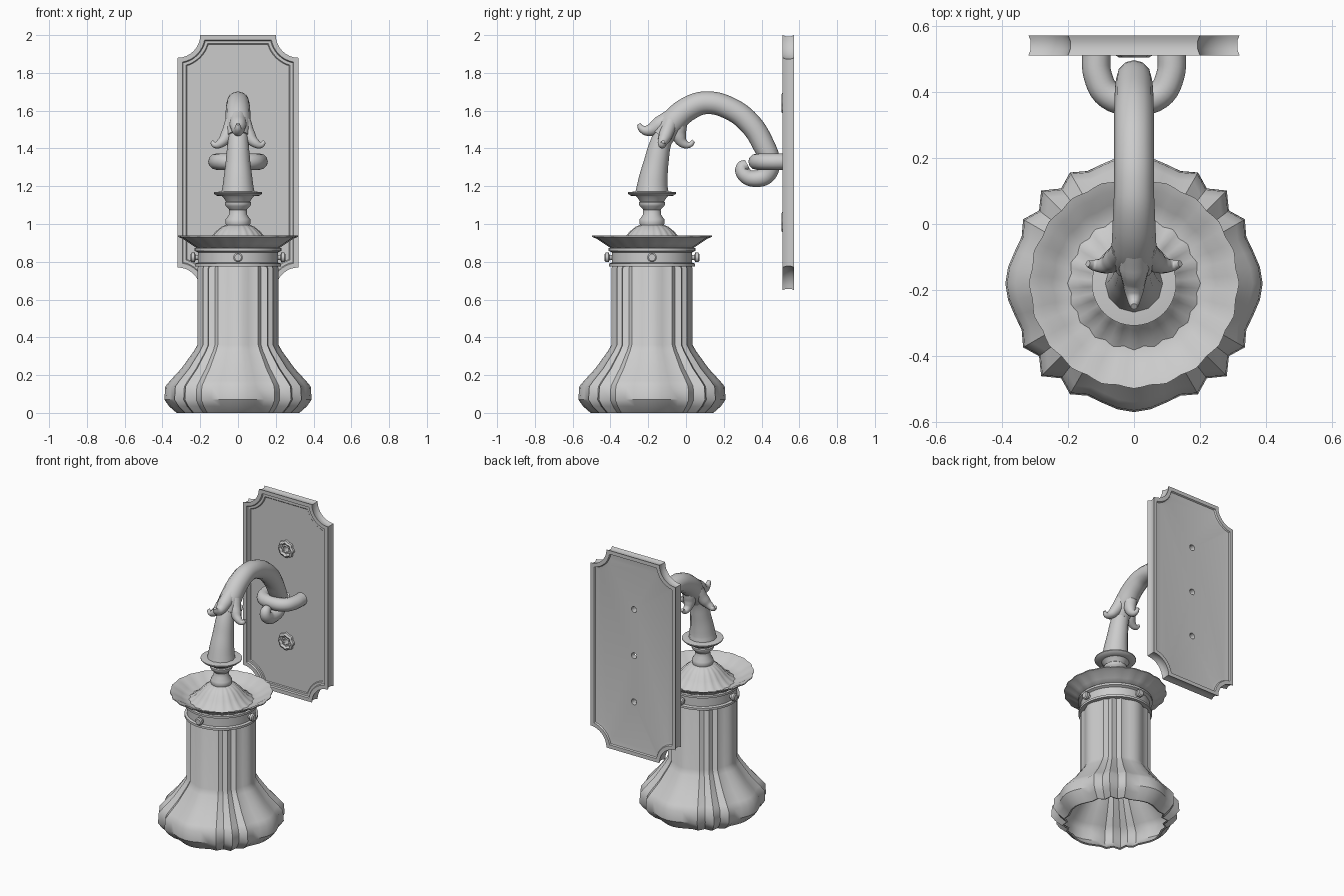
import bpy, bmesh
from math import sin, cos, asin, acos, pi
from mathutils import Matrix, Vector

if "Cube" in bpy.data.objects:
    bpy.data.objects.remove(bpy.data.objects["Cube"])

LAMP = Matrix.Translation((0, -0.18, 0))


def finish(name, bm):
    bmesh.ops.recalc_face_normals(bm, faces=bm.faces)
    me = bpy.data.meshes.new(name)
    bm.to_mesh(me)
    bm.free()
    ob = bpy.data.objects.new(name, me)
    bpy.context.collection.objects.link(ob)
    return ob


def bridge(bm, a, b):
    n = len(a)
    for i in range(n):
        bm.faces.new((a[i], a[(i + 1) % n], b[(i + 1) % n], b[i]))


def lathe(name, prof, mat=LAMP, n=40, flute=lambda i: 1.0, cap=False, closed=False):
    """Revolve (radius, height) points; flute scales the radius per segment."""
    bm = bmesh.new()
    rings = []
    for r, z in prof:
        rings.append([bm.verts.new(mat @ Vector((r * flute(i) * cos(2 * pi * i / n),
                                                 r * flute(i) * sin(2 * pi * i / n), z)))
                      for i in range(n)])
    for a, b in zip(rings, rings[1:]):
        bridge(bm, a, b)
    if closed:
        bridge(bm, rings[-1], rings[0])
    if cap:
        bm.faces.new(rings[0])
        bm.faces.new(rings[-1])
    return finish(name, bm)


def tube(name, pts, res=5):
    """Round tapered tube through (x, y, z, radius) points."""
    cu = bpy.data.curves.new(name, 'CURVE')
    cu.dimensions = '3D'
    cu.bevel_depth = 1.0
    cu.bevel_resolution = 4
    cu.resolution_u = res
    cu.use_fill_caps = True
    sp = cu.splines.new('BEZIER')
    sp.bezier_points.add(len(pts) - 1)
    for p, (x, y, z, r) in zip(sp.bezier_points, pts):
        p.co = (x, y, z)
        p.radius = r
        p.handle_left_type = p.handle_right_type = 'AUTO'
    ob = bpy.data.objects.new(name, cu)
    bpy.context.collection.objects.link(ob)
    bpy.ops.object.select_all(action='DESELECT')
    ob.select_set(True)
    bpy.context.view_layer.objects.active = ob
    bpy.ops.object.convert(target='MESH')
    return bpy.context.view_layer.objects.active


# Wall plate: notched rectangle outline, recessed on both faces
def outline(d, hw=0.32, hh=0.675, c=0.12, steps=8):
    R = c + d
    t0, t1 = asin(d / R), acos(d / R)
    arc = [(hw - R * cos(t0 + (t1 - t0) * k / steps), hh - R * sin(t0 + (t1 - t0) * k / steps))
           for k in range(steps + 1)]
    rev = arc[::-1]
    return (arc + [(x, -z) for x, z in rev] + [(-x, -z) for x, z in arc] + [(-x, z) for x, z in rev])


bm = bmesh.new()
loops = []
for d, y in ((0.05, 0.525), (0.045, 0.52), (0.03, 0.52), (0.025, 0.511), (0, 0.511), (0.007, 0.53),
             (0.007, 0.555), (0, 0.572), (0.025, 0.572), (0.03, 0.563), (0.05, 0.56)):
    loops.append([bm.verts.new((x, y, z + 1.325)) for x, z in outline(d)])
for a, b in zip(loops, loops[1:]):
    bridge(bm, a, b)
bm.faces.new(loops[0])
bm.faces.new(loops[-1])
plate = finish("wall_plate", bm)

# Screw holes through the plate
for z in (1.01, 1.325, 1.64):
    bpy.ops.mesh.primitive_cylinder_add(vertices=16, radius=0.02, depth=0.3,
                                        location=(0, 0.54, z), rotation=(pi / 2, 0, 0))
    cutter = bpy.context.object
    bpy.context.view_layer.objects.active = plate
    mod = plate.modifiers.new("hole", 'BOOLEAN')
    mod.operation = 'DIFFERENCE'
    mod.object = cutter
    bpy.ops.object.modifier_apply(modifier=mod.name)
    bpy.data.objects.remove(cutter)

# Rosettes around the upper and lower holes
for tag, z in (("lower", 1.01), ("upper", 1.64)):
    m = Matrix.Translation((0, 0.525, z)) @ Matrix.Rotation(pi / 2, 4, 'X')
    lathe("rosette_" + tag, [(0.02, 0), (0.02, 0.012), (0.03, 0.01), (0.043, 0.02), (0.055, 0.012), (0.057, 0)],
          m, 48, lambda i: 1 + 0.07 * cos(2 * pi * i / 6), closed=True)

# Fluted bell shade, outer wall then thin inner wall
M = (1, 0.987, 0.96, 0.945, 0.995, 0.93, 1.02)
outer = [(0.205, 0.785), (0.215, 0.765), (0.215, 0.36), (0.235, 0.325), (0.30, 0.235), (0.36, 0.17),
         (0.385, 0.14), (0.39, 0.07), (0.365, 0.035), (0.325, 0.0)]
inner = [(r - 0.012, max(z, 0.004)) for r, z in outer[::-1]]
lathe("bell_shade", outer + inner, n=48, flute=lambda i: M[min(i % 12, 12 - i % 12)])

# Shade holder ring with four thumb screws
lathe("shade_holder", [(0.20, 0.775), (0.228, 0.775), (0.228, 0.79), (0.213, 0.795), (0.213, 0.85),
                       (0.23, 0.858), (0.23, 0.872), (0.20, 0.878), (0.20, 0.775)], n=48)
for k in range(4):
    m = (LAMP @ Matrix.Rotation(k * pi / 2, 4, 'Z') @ Matrix.Translation((0.205, 0, 0.823))
         @ Matrix.Rotation(pi / 2, 4, 'Y'))
    lathe("thumb_screw_%d" % (k + 1), [(0.014, 0), (0.014, 0.02), (0.025, 0.024), (0.025, 0.04), (0.018, 0.046)],
          m, 16, cap=True)

# Rippled flaring dish and the fluted dome inside it
ripple = lambda i: 1 + 0.012 * cos(2 * pi * i / 4)
lathe("flared_dish", [(0.19, 0.872), (0.215, 0.872), (0.25, 0.895), (0.29, 0.922), (0.315, 0.932), (0.315, 0.938),
                      (0.285, 0.928), (0.245, 0.902), (0.205, 0.884), (0.18, 0.884)], n=80, flute=ripple)
lathe("fluted_dome", [(0.20, 0.882), (0.17, 0.90), (0.14, 0.93), (0.115, 0.96), (0.085, 0.985), (0.05, 1.0)],
      n=80, flute=lambda i: 1 + 0.025 * cos(2 * pi * i / 4), cap=True)

# Turned finial with a wide flange
lathe("turned_finial", [(0.06, 0.985), (0.067, 1.005), (0.065, 1.025), (0.048, 1.05), (0.046, 1.075), (0.065, 1.095),
                        (0.07, 1.105), (0.07, 1.115), (0.064, 1.12), (0.078, 1.14), (0.085, 1.147), (0.115, 1.15),
                        (0.128, 1.162), (0.128, 1.168), (0.09, 1.172)], cap=True)

# Leaning neck, then the arched arm ending in a scroll
tube("tapered_neck", [(0, -0.18, 1.165, 0.088), (0, -0.177, 1.21, 0.08), (0, -0.157, 1.33, 0.065),
                      (0, -0.13, 1.44, 0.055), (0, -0.09, 1.52, 0.05)])
tube("scroll_arm", [(0, -0.125, 1.46, 0.06), (0, -0.07, 1.54, 0.068), (0, 0.02, 1.615, 0.064), (0, 0.11, 1.642, 0.06),
                    (0, 0.235, 1.61, 0.06), (0, 0.34, 1.53, 0.06), (0, 0.41, 1.42, 0.058), (0, 0.444, 1.33, 0.053),
                    (0, 0.43, 1.265, 0.048), (0, 0.375, 1.24, 0.044), (0, 0.31, 1.26, 0.04),
                    (0, 0.297, 1.30, 0.033), (0, 0.325, 1.315, 0.025)])

# Horizontal bracket loop holding the arm to the plate
tube("bracket_loop", [(-0.115, 0.522, 1.33, 0.043), (-0.11, 0.45, 1.33, 0.043), (-0.075, 0.39, 1.33, 0.043),
                      (0, 0.373, 1.33, 0.043), (0.075, 0.39, 1.33, 0.043), (0.11, 0.45, 1.33, 0.043),
                      (0.115, 0.522, 1.33, 0.043)])

# Curled leaf tips where the arm meets the neck
tube("front_leaf", [(0, -0.07, 1.57, 0.045), (0, -0.14, 1.525, 0.045), (0, -0.20, 1.495, 0.03),
                    (0, -0.235, 1.505, 0.019), (0, -0.25, 1.53, 0.01)])
tube("back_leaf", [(0, -0.04, 1.52, 0.045), (0, -0.035, 1.46, 0.036), (0, -0.01, 1.425, 0.024),
                   (0, 0.02, 1.42, 0.015), (0, 0.04, 1.44, 0.01)])
for tag, s in (("left", -1), ("right", 1)):
    tube("side_leaf_" + tag, [(s * 0.03, -0.08, 1.54, 0.04), (s * 0.06, -0.11, 1.465, 0.036),
                              (s * 0.09, -0.125, 1.43, 0.025), (s * 0.12, -0.125, 1.418, 0.017),
                              (s * 0.14, -0.12, 1.435, 0.01)])

bpy.ops.object.select_all(action='SELECT')
bpy.context.view_layer.objects.active = plate
bpy.ops.object.shade_smooth_by_angle(angle=0.65)
